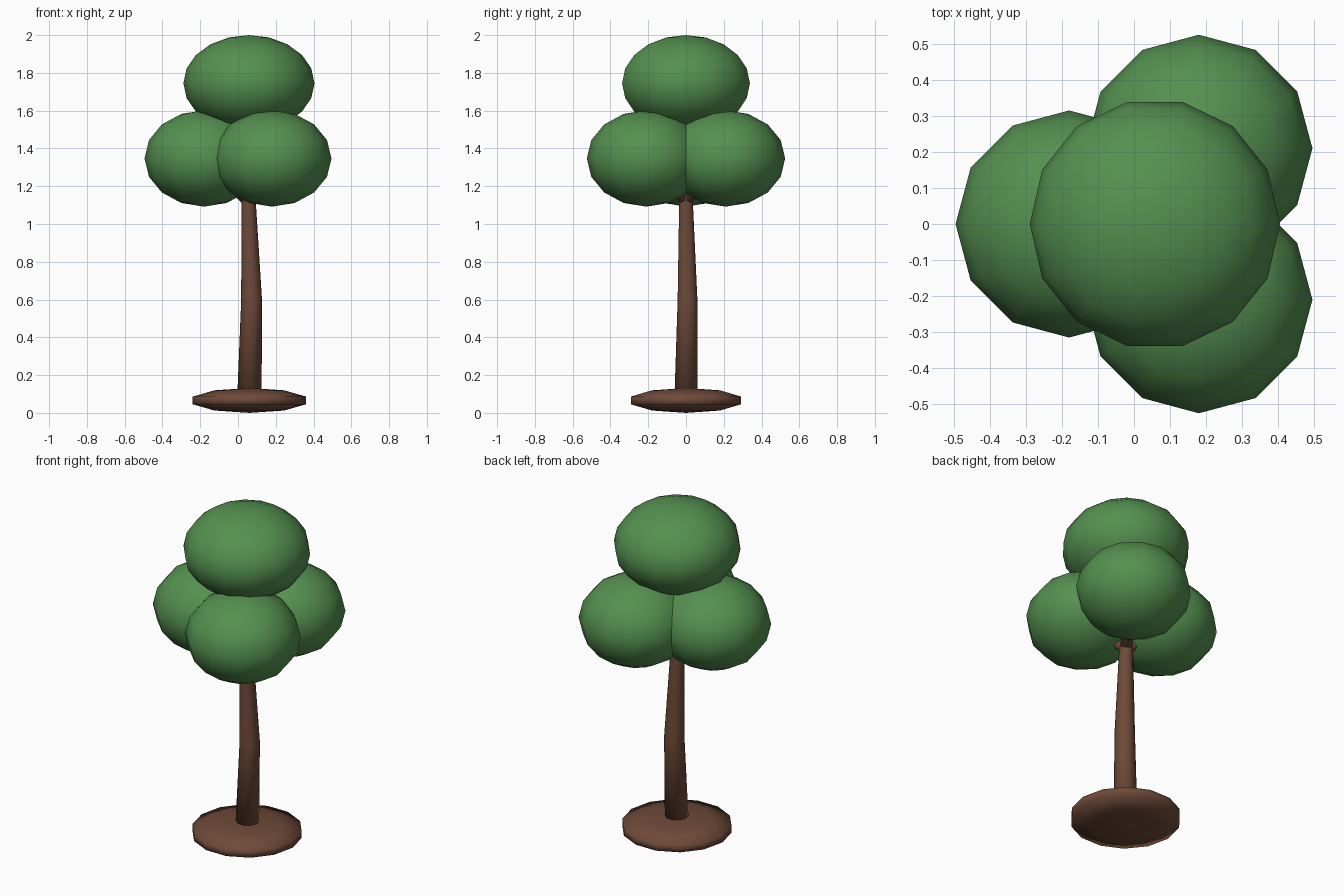
import bpy, bmesh, math
from mathutils import Vector

cube = bpy.data.objects.get("Cube")
if cube:
    bpy.data.objects.remove(cube, do_unlink=True)


def make_material(name, color):
    mat = bpy.data.materials.new(name)
    mat.use_nodes = True
    mat.diffuse_color = color
    mat.node_tree.nodes["Principled BSDF"].inputs["Base Color"].default_value = color
    return mat


leaf_green = make_material("leaf green", (0.09, 0.28, 0.08, 1))
bark_brown = make_material("bark brown", (0.155, 0.068, 0.04, 1))


def finish(name, bm, mat):
    bmesh.ops.recalc_face_normals(bm, faces=bm.faces)
    mesh = bpy.data.meshes.new(name)
    bm.to_mesh(mesh)
    bm.free()
    mesh.materials.append(mat)
    mesh.shade_smooth()
    obj = bpy.data.objects.new(name, mesh)
    bpy.context.collection.objects.link(obj)
    return obj


def ellipsoid(name, center, radius, height, segments, rings, mat):
    """Spin a half-ellipse profile, with a vertex facing +x."""
    bm = bmesh.new()
    angles = [math.pi * (i / rings - 0.5) for i in range(rings + 1)]
    verts = [bm.verts.new((radius * math.cos(a), 0, height * math.sin(a))) for a in angles]
    edges = [bm.edges.new(pair) for pair in zip(verts, verts[1:])]
    bmesh.ops.spin(bm, geom=verts + edges, cent=(0, 0, 0), axis=(0, 0, 1),
                   angle=math.tau, steps=segments)
    bmesh.ops.remove_doubles(bm, verts=bm.verts, dist=0.0005)
    bmesh.ops.translate(bm, verts=bm.verts, vec=center)
    return finish(name, bm, mat)


def limb(name, points, radii, sides, mat, level=False):
    """Loft rings along a path; level keeps every ring horizontal."""
    bm = bmesh.new()
    points = [Vector(p) for p in points]
    axis = Vector((0, 0, 1)) if level else points[-1] - points[0]
    turn = Vector((0, 0, 1)).rotation_difference(axis)
    loops = []
    for p, r in zip(points, radii):
        ring = []
        for i in range(sides):
            a = math.tau * i / sides
            ring.append(bm.verts.new(p + turn @ Vector((r * math.cos(a), r * math.sin(a), 0))))
        loops.append(ring)
    for low, high in zip(loops, loops[1:]):
        for i in range(sides):
            j = (i + 1) % sides
            bm.faces.new((low[i], low[j], high[j], high[i]))
    bm.faces.new(loops[0])
    bm.faces.new(loops[-1])
    return finish(name, bm, mat)


# Soil mound and gently bent trunk
ellipsoid("ground_mound", (0.06, 0, 0.066), 0.315, 0.066, 14, 5, bark_brown)
limb("trunk", [(0.06, 0, 0.06), (0.072, 0.008, 0.6), (0.056, 0, 1.12), (0.056, 0, 1.6)],
     [0.065, 0.055, 0.038, 0.028], 10, bark_brown, level=True)

# Lower leaf clumps, each with its own branch
fork = (0.056, 0, 1.12)
clumps = {"right": (-0.18, 0, 1.347), "front_left": (0.18, -0.21, 1.347),
          "back_left": (0.18, 0.21, 1.347)}
for side, center in clumps.items():
    ellipsoid("leaf_clump_" + side, center, 0.315, 0.255, 12, 8, leaf_green)
    limb("branch_" + side, [fork, center], [0.032, 0.022], 8, bark_brown)

# Crown
ellipsoid("leaf_crown", (0.058, 0, 1.745), 0.347, 0.255, 14, 10, leaf_green)
